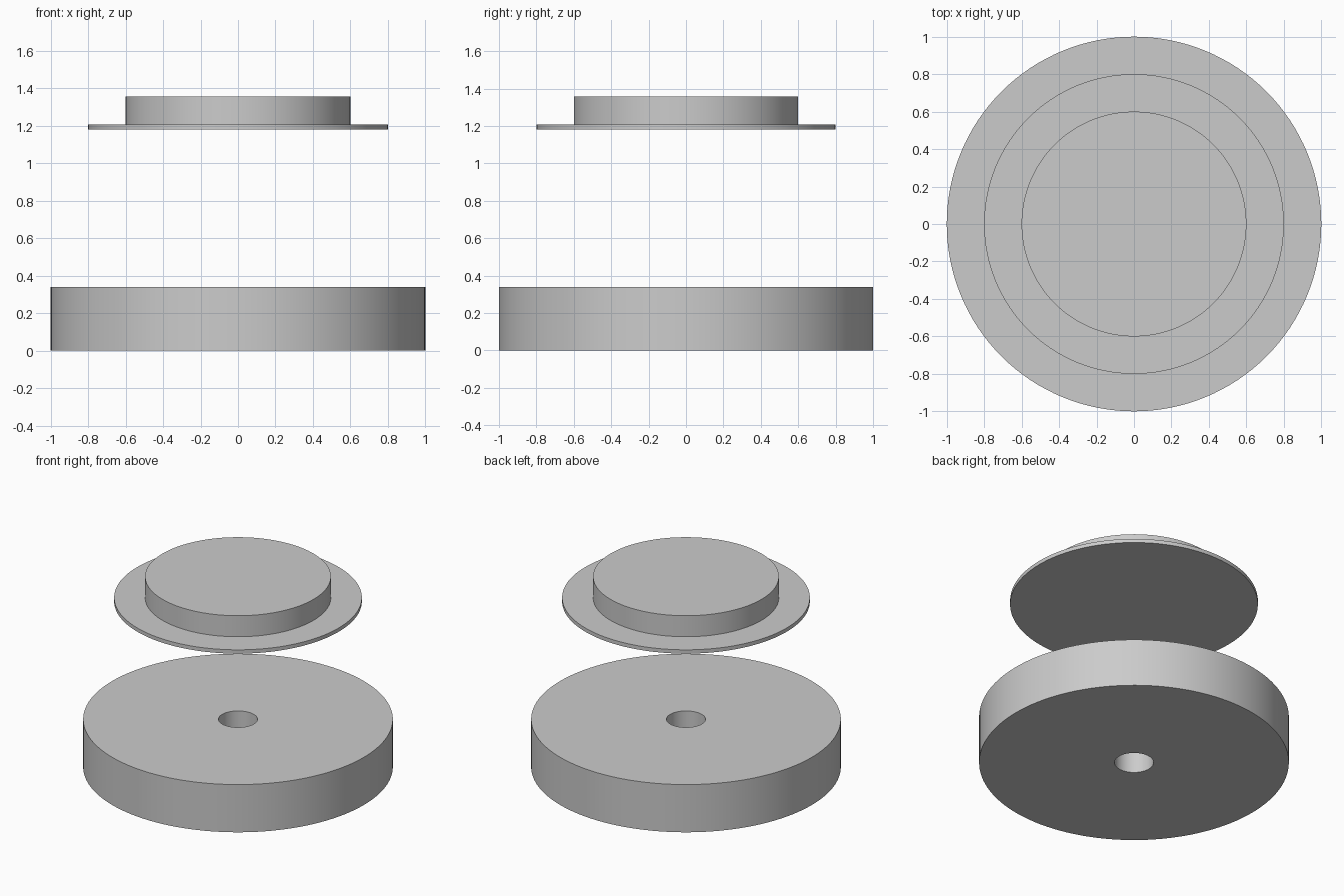
import bpy
import bmesh
import math

if "Cube" in bpy.data.objects:
    bpy.data.objects.remove(bpy.data.objects["Cube"])

SIDES = 128


def lathe(name, profile, closed):
    """Spin an (r, z) profile round the z axis; open profiles start and end on the axis."""
    bm = bmesh.new()
    verts = [bm.verts.new((r, 0, z)) for r, z in profile]
    pairs = list(zip(verts, verts[1:]))
    if closed:
        pairs.append((verts[-1], verts[0]))
    edges = [bm.edges.new(p) for p in pairs]
    bmesh.ops.spin(bm, geom=verts + edges, cent=(0, 0, 0), axis=(0, 0, 1),
                   angle=math.tau, steps=SIDES, use_duplicate=False)
    bmesh.ops.remove_doubles(bm, verts=bm.verts, dist=1e-4)
    bmesh.ops.recalc_face_normals(bm, faces=bm.faces)
    mesh = bpy.data.meshes.new(name)
    bm.to_mesh(mesh)
    bm.free()
    obj = bpy.data.objects.new(name, mesh)
    bpy.context.collection.objects.link(obj)
    bpy.ops.object.select_all(action='DESELECT')
    obj.select_set(True)
    bpy.context.view_layer.objects.active = obj
    bpy.ops.object.shade_smooth_by_angle(angle=math.radians(30))
    return obj


# Thick base disc with a central through hole
lathe("base_disc", [(0.126, 0), (1, 0), (1, 0.34), (0.126, 0.34)], True)

# Floating cap: thin flange with a raised round plug
lathe("flanged_cap", [(0, 1.18), (0.8, 1.18), (0.8, 1.207), (0.6, 1.207),
                      (0.6, 1.357), (0, 1.357)], False)
